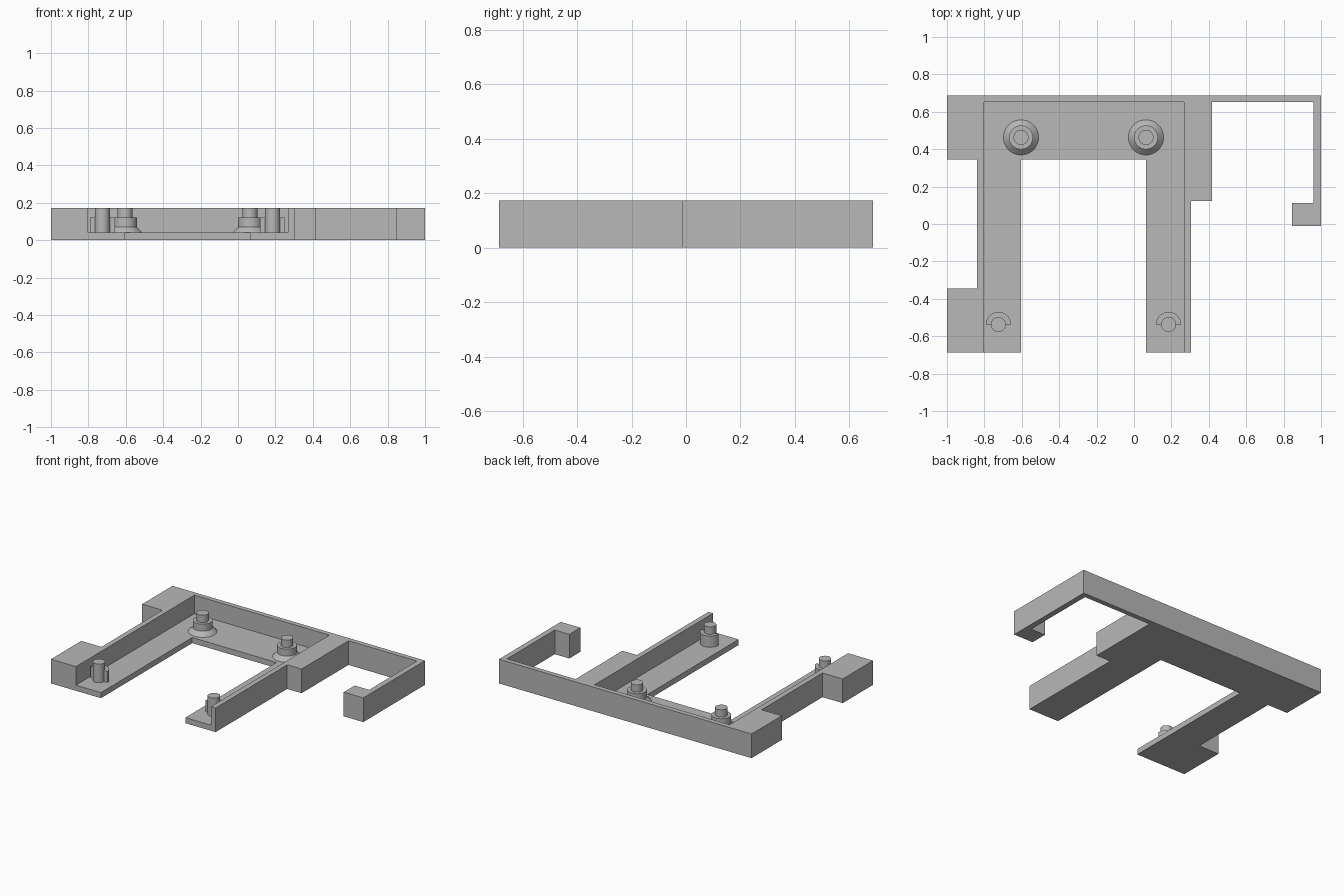
import bpy, bmesh
from math import cos, sin, pi

cube = bpy.data.objects.get("Cube")
if cube:
    bpy.data.objects.remove(cube, do_unlink=True)

HEIGHT, FLOOR, RING_TOP = 0.173, 0.04, 0.12
REAR_POSTS = [(-0.604, 0.463), (0.064, 0.463)]
FRONT_POSTS = [(-0.725, -0.537), (0.185, -0.537)]

grey = bpy.data.materials.new("plain grey")
grey.use_nodes = True
colour = (0.48, 0.48, 0.48, 1)
grey.diffuse_color = colour
grey.node_tree.nodes["Principled BSDF"].inputs["Base Color"].default_value = colour


def finish(bm, name):
    bmesh.ops.recalc_face_normals(bm, faces=bm.faces)
    mesh = bpy.data.meshes.new(name)
    bm.to_mesh(mesh)
    bm.free()
    mesh.materials.append(grey)
    obj = bpy.data.objects.new(name, mesh)
    bpy.context.collection.objects.link(obj)
    return obj


def activate(obj):
    bpy.ops.object.select_all(action='DESELECT')
    obj.select_set(True)
    bpy.context.view_layer.objects.active = obj


def prism(name, outline, bottom, top):
    bm = bmesh.new()
    face = bm.faces.new([bm.verts.new((x, y, bottom)) for x, y in outline])
    extruded = bmesh.ops.extrude_face_region(bm, geom=[face])["geom"]
    verts = [v for v in extruded if isinstance(v, bmesh.types.BMVert)]
    bmesh.ops.translate(bm, verts=verts, vec=(0, 0, top - bottom))
    return finish(bm, name)


def smooth(obj):
    activate(obj)
    bpy.ops.object.shade_smooth_by_angle(angle=pi / 6)


def lathe(name, centre, profile, steps=48):
    bm = bmesh.new()
    x, y = centre
    verts = [bm.verts.new((x + r, y, z)) for r, z in profile]
    edges = [bm.edges.new(pair) for pair in zip(verts, verts[1:])]
    bmesh.ops.spin(bm, geom=verts + edges, cent=(x, y, 0), axis=(0, 0, 1),
                   angle=2 * pi, steps=steps)
    bmesh.ops.remove_doubles(bm, verts=bm.verts, dist=0.0001)
    smooth(finish(bm, name))


def arc(centre, radius, steps=24):
    return [(centre[0] + radius * cos(pi * i / steps),
             centre[1] + radius * sin(pi * i / steps)) for i in range(steps + 1)]


# Bracket body: whole outline at full height, with the hooked arm
outline = [(-1, 0.687), (1, 0.687), (1, -0.012), (0.845, -0.012), (0.845, 0.112),
           (0.96, 0.112), (0.96, 0.652), (0.418, 0.652), (0.418, 0.122),
           (0.304, 0.122), (0.304, -0.687), (0.064, -0.687), (0.064, 0.345),
           (-0.604, 0.345), (-0.604, -0.687), (-1, -0.687), (-1, -0.344),
           (-0.84, -0.344), (-0.84, 0.345), (-1, 0.345)]
body = prism("bracket_body", outline, 0, HEIGHT)

# Tray pocket leaving the thin floor, open at the front
pocket = prism("pocket_cutter", [(-0.802, -0.8), (0.267, -0.8),
                                 (0.267, 0.652), (-0.802, 0.652)], FLOOR, 0.3)
cut = body.modifiers.new("pocket", 'BOOLEAN')
cut.operation = 'DIFFERENCE'
cut.solver = 'EXACT'
cut.object = pocket
activate(body)
bpy.ops.object.modifier_apply(modifier=cut.name)
bpy.data.objects.remove(pocket, do_unlink=True)

# Stepped rear posts with a flared foot
for side, centre in zip(("right", "left"), REAR_POSTS):
    lathe("rear_post_" + side, centre,
          [(0.094, FLOOR), (0.064, 0.07), (0.064, RING_TOP),
           (0.04, RING_TOP), (0.04, HEIGHT), (0, HEIGHT)])

# Front pins, each backed by a half collar
for side, centre in zip(("right", "left"), FRONT_POSTS):
    lathe("front_pin_" + side, centre, [(0.04, FLOOR), (0.04, HEIGHT), (0, HEIGHT)])
    collar = arc(centre, 0.067) + arc(centre, 0.039)[::-1]
    smooth(prism("front_collar_" + side, collar, FLOOR, RING_TOP))
